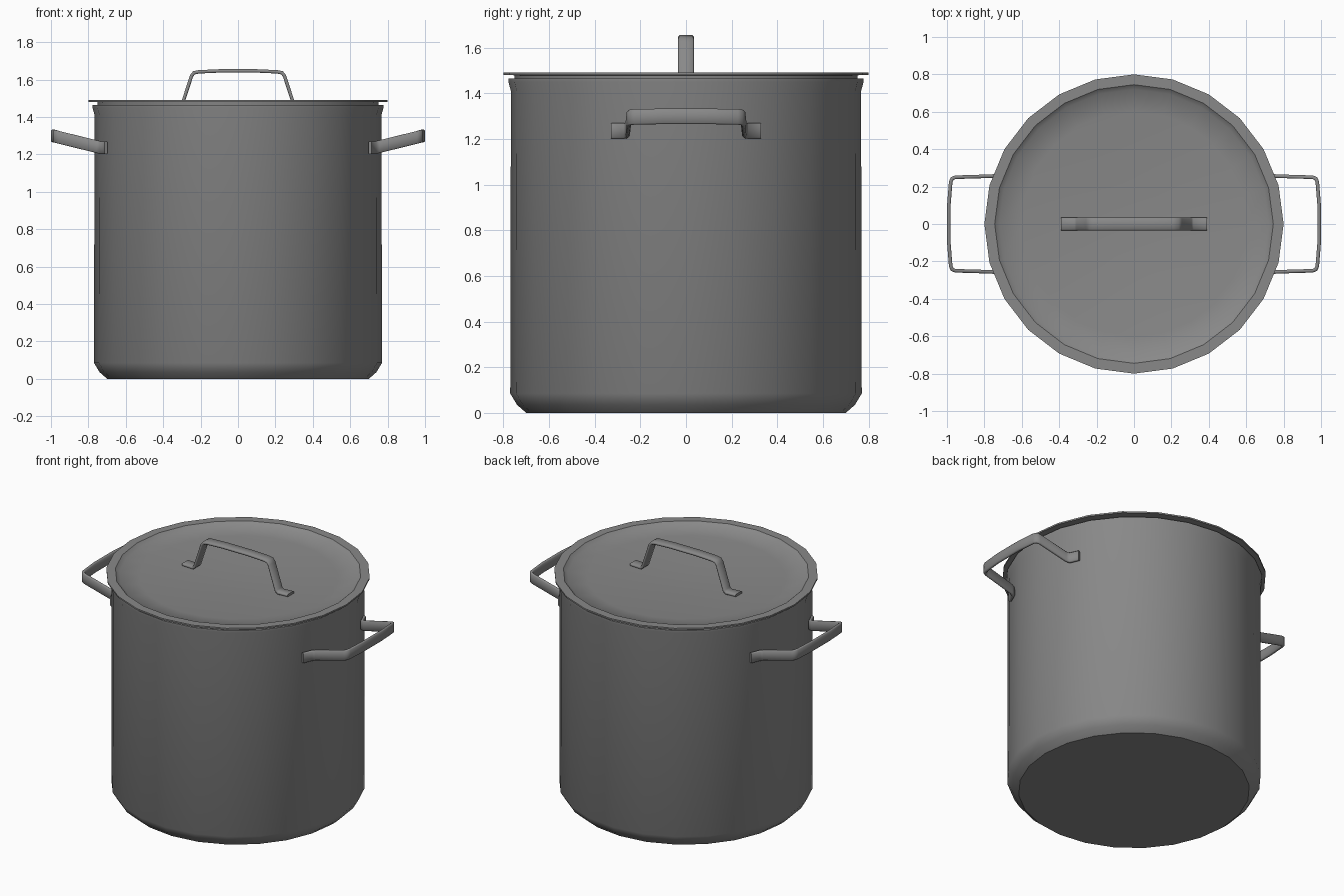
import bpy, bmesh, math
from mathutils import Vector

cube = bpy.data.objects.get("Cube")
if cube:
    bpy.data.objects.remove(cube, do_unlink=True)

steel = bpy.data.materials.new("brushed grey steel")
steel.use_nodes = True
grey = (0.25, 0.25, 0.25, 1)
steel.diffuse_color = grey
steel.node_tree.nodes["Principled BSDF"].inputs["Base Color"].default_value = grey

SIDES = 24


def finish(name, bm, angle):
    """Turn a bmesh into a named, shaded object."""
    bmesh.ops.remove_doubles(bm, verts=bm.verts, dist=0.0001)
    bmesh.ops.recalc_face_normals(bm, faces=bm.faces)
    mesh = bpy.data.meshes.new(name)
    bm.to_mesh(mesh)
    bm.free()
    mesh.materials.append(steel)
    obj = bpy.data.objects.new(name, mesh)
    bpy.context.collection.objects.link(obj)
    bpy.ops.object.select_all(action='DESELECT')
    obj.select_set(True)
    bpy.context.view_layer.objects.active = obj
    bpy.ops.object.shade_smooth_by_angle(angle=math.radians(angle))
    return obj


def lathe(name, profile, angle):
    """Spin a closed (radius, height) profile around z."""
    bm = bmesh.new()
    verts = [bm.verts.new((r, 0, z)) for r, z in profile]
    edges = [bm.edges.new(pair) for pair in zip(verts, verts[1:])]
    bmesh.ops.spin(bm, geom=verts + edges, cent=(0, 0, 0), axis=(0, 0, 1),
                   angle=math.tau, steps=SIDES)
    return finish(name, bm, angle)


def strap(name, path, across, width, thick):
    """Sweep a flat bar with softened edges along a path."""
    path = [Vector(p) for p in path]
    across = Vector(across)
    w, t, c = width / 2, thick / 2, thick * 0.28
    section = [(w, t - c), (w - c, t), (c - w, t), (-w, t - c),
               (-w, c - t), (c - w, -t), (w - c, -t), (w, c - t)]
    bm = bmesh.new()
    rings = []
    for i, p in enumerate(path):
        before = path[i] - path[i - 1] if i else path[1] - path[0]
        after = path[i + 1] - path[i] if i + 1 < len(path) else before
        n0 = before.cross(across).normalized()
        n1 = after.cross(across).normalized()
        normal = (n0 + n1) / (1 + n0.dot(n1))
        rings.append([bm.verts.new(p + across * a + normal * b) for a, b in section])
    for low, high in zip(rings, rings[1:]):
        for k in range(len(section)):
            j = (k + 1) % len(section)
            bm.faces.new((low[k], low[j], high[j], high[k]))
    bm.faces.new(rings[0])
    bm.faces.new(rings[-1])
    return finish(name, bm, 50)


# Pot body: chamfered base, straight wall, small flared lip, hollow inside
lathe("pot_body", [(0, 0), (0.70, 0), (0.74, 0.035), (0.77, 0.085), (0.767, 1.41),
                   (0.778, 1.45), (0.778, 1.465), (0.76, 1.465), (0.75, 1.41),
                   (0.75, 0.09), (0.69, 0.02), (0, 0.02)], 40)

# Lid: thin overhanging rim, short collar and shallow dished centre
lathe("lid", [(0, 1.432), (0.2, 1.436), (0.4, 1.446), (0.6, 1.459), (0.72, 1.47),
              (0.745, 1.491), (0.80, 1.491), (0.80, 1.481), (0.752, 1.479),
              (0.748, 1.44), (0.72, 1.435), (0.4, 1.43), (0, 1.42)], 40)

# Lid handle: raised bar with splayed legs and flat feet
half = [(0.39, 1.452), (0.315, 1.449), (0.30, 1.462), (0.248, 1.62),
        (0.235, 1.636), (0.21, 1.641), (0.1, 1.646)]
arch = [(-x, 0, z) for x, z in half] + [(x, 0, z) for x, z in reversed(half)]
strap("lid_handle", arch, (0, 1, 0), 0.068, 0.018)

# Side handles: upward sloping loops with feet lying on the wall
half = [(0.706, 0.325, 1.235), (0.732, 0.266, 1.235), (0.755, 0.256, 1.241),
        (0.955, 0.25, 1.29), (0.972, 0.243, 1.295), (0.98, 0.225, 1.297),
        (0.99, 0.1, 1.299)]
for side, name in ((1, "left_handle"), (-1, "right_handle")):
    loop = [(side * x, y, z) for x, y, z in half]
    loop += [(side * x, -y, z) for x, y, z in reversed(half)]
    strap(name, loop, (0, 0, 1), 0.068, 0.019)
